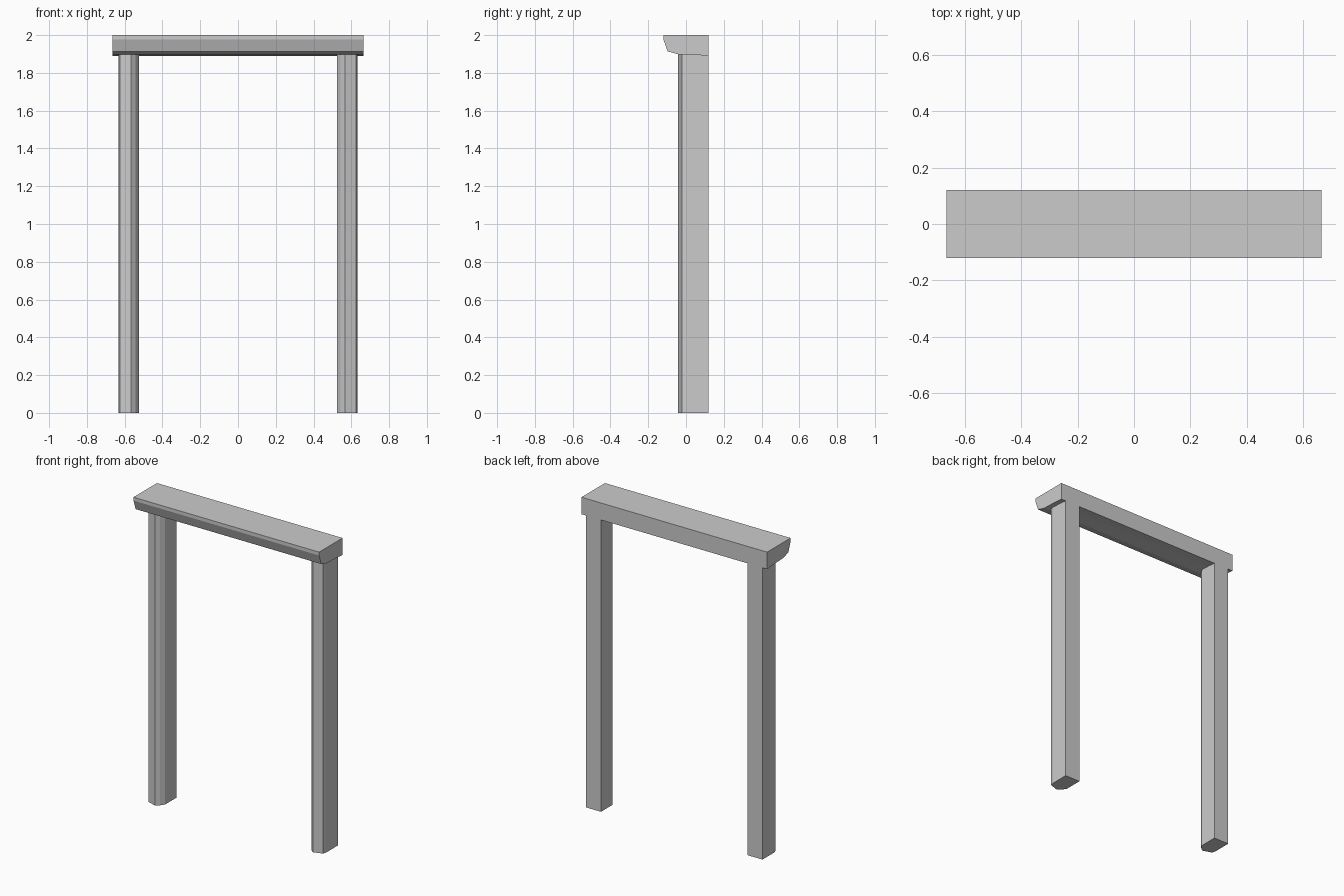
import bpy, bmesh
from mathutils import Vector

if "Cube" in bpy.data.objects:
    bpy.data.objects.remove(bpy.data.objects["Cube"])


def prism(name, profile, sweep):
    """Extrude a closed planar profile along a vector."""
    bm = bmesh.new()
    face = bm.faces.new([bm.verts.new(p) for p in profile])
    ext = bmesh.ops.extrude_face_region(bm, geom=[face], use_keep_orig=True)
    moved = [g for g in ext["geom"] if isinstance(g, bmesh.types.BMVert)]
    bmesh.ops.translate(bm, verts=moved, vec=Vector(sweep))
    bmesh.ops.recalc_face_normals(bm, faces=bm.faces)
    mesh = bpy.data.meshes.new(name)
    bm.to_mesh(mesh)
    bm.free()
    obj = bpy.data.objects.new(name, mesh)
    bpy.context.collection.objects.link(obj)
    return obj


# Lintel: moulded profile in (y, z), swept along x
lintel = [(-0.12, 2.0), (-0.12, 1.978), (-0.097, 1.914), (-0.04, 1.898),
          (0.06, 1.895), (0.12, 1.89), (0.12, 2.0)]
prism("lintel", [(-0.665, y, z) for y, z in lintel], (1.33, 0, 0))

# Posts: moulded profile in (x, y), mirrored left and right
post = [(0.632, 0.12), (0.632, 0.004), (0.626, -0.022), (0.567, -0.042),
        (0.543, -0.024), (0.525, 0.004), (0.525, 0.12)]
for side, label in ((-1, "left_post"), (1, "right_post")):
    prism(label, [(side * x, y, 0) for x, y in post], (0, 0, 1.898))
